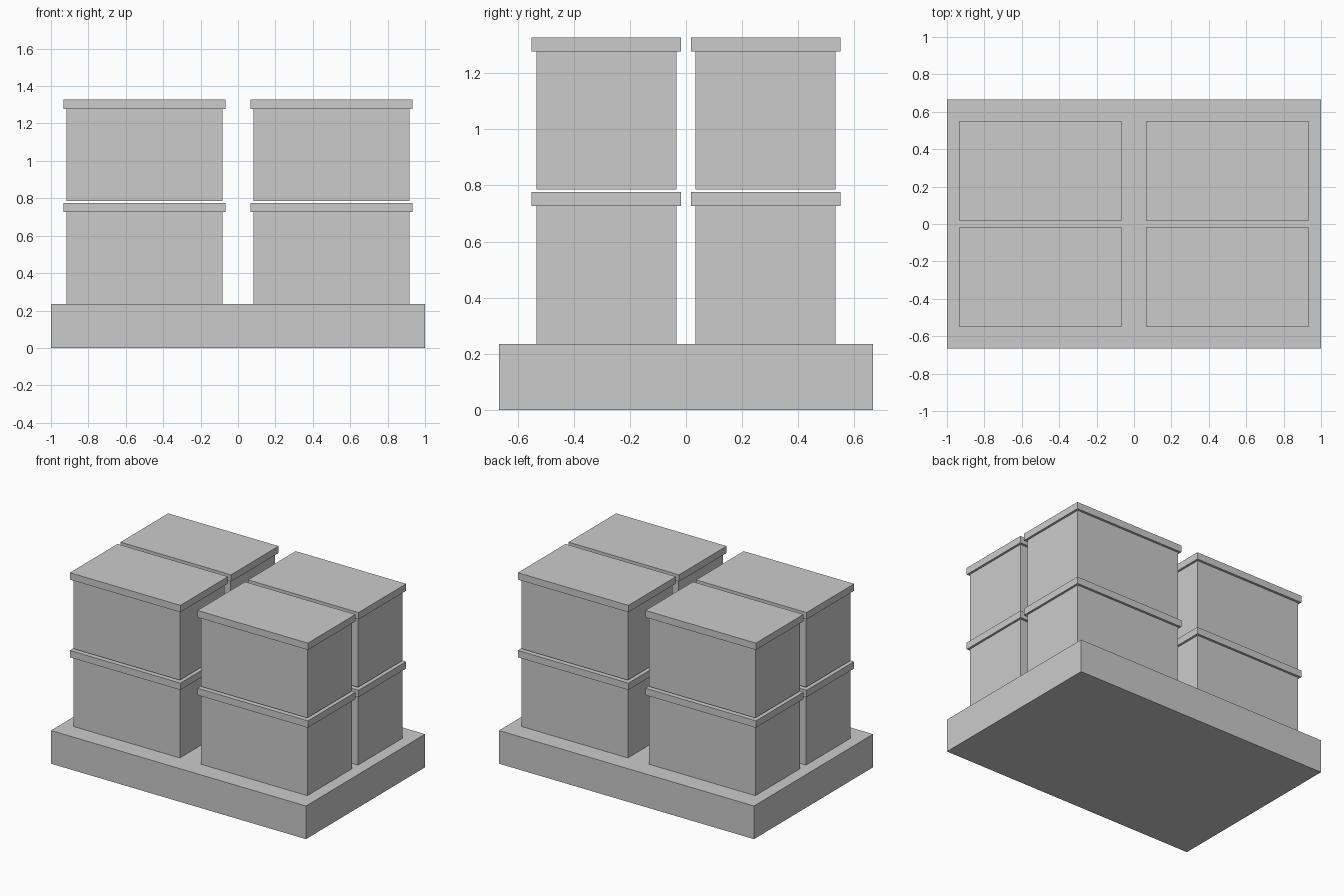
import bpy

if "Cube" in bpy.data.objects:
    bpy.data.objects.remove(bpy.data.objects["Cube"])

# Single flat grey
grey = bpy.data.materials.new("plain grey")
grey.diffuse_color = (0.6, 0.6, 0.6, 1)
grey.use_nodes = True
grey.node_tree.nodes["Principled BSDF"].inputs["Base Color"].default_value = grey.diffuse_color


def block(name, x, y, z0, z1, width, depth):
    """Box centred on x, y, spanning z0 to z1."""
    bpy.ops.mesh.primitive_cube_add(size=1, location=(x, y, (z0 + z1) / 2))
    ob = bpy.context.object
    ob.name = name
    ob.scale = (width, depth, z1 - z0)
    bpy.ops.object.transform_apply(location=False, rotation=False, scale=True)
    ob.data.materials.append(grey)
    return ob


# Base slab
BASE_TOP = 0.235
block("base_slab", 0, 0, 0, BASE_TOP, 2.0, 1.333)

# Two layers of four lidded crates
LAYER = 0.551
for level, layer_name in enumerate(("lower", "upper")):
    z = BASE_TOP + level * LAYER
    for sx, side in ((-1, "left"), (1, "right")):
        for sy, end in ((-1, "front"), (1, "back")):
            label = f"{layer_name}_{side}_{end}"
            x, y = sx * 0.5, sy * 0.2835
            block("crate_" + label, x, y, z, z + 0.492, 0.835, 0.5)
            block("lid_" + label, x, y, z + 0.492, z + 0.541, 0.866, 0.533)
